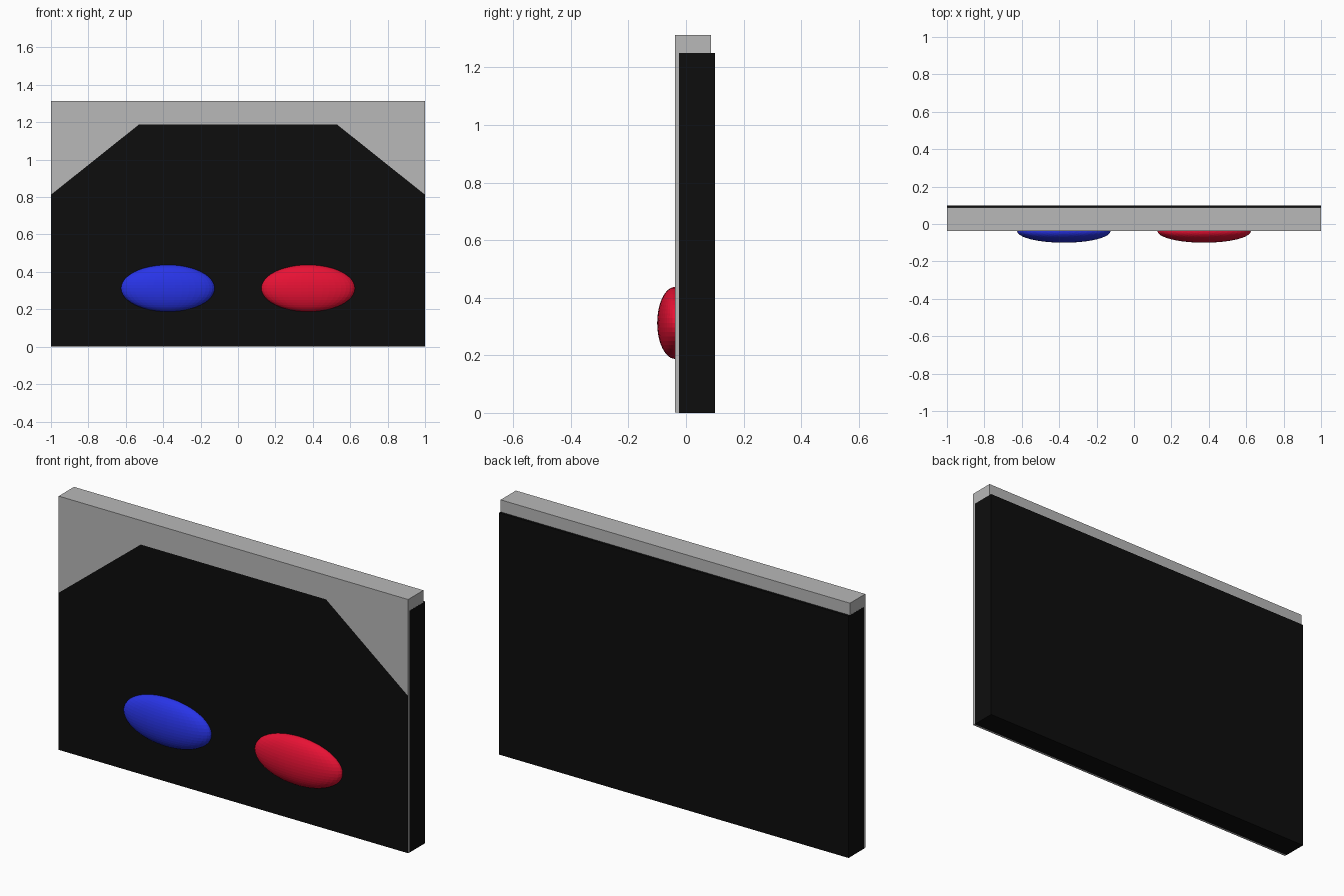
import bpy, bmesh
from mathutils import Vector, Matrix

if "Cube" in bpy.data.objects:
    bpy.data.objects.remove(bpy.data.objects["Cube"])


def material(name, rgb):
    m = bpy.data.materials.new(name)
    m.diffuse_color = (*rgb, 1)
    m.use_nodes = True
    m.node_tree.nodes["Principled BSDF"].inputs["Base Color"].default_value = m.diffuse_color
    return m


GREY = material("grey", (0.48, 0.48, 0.48))
BLACK = material("black", (0.004, 0.004, 0.004))
BLUE = material("blue", (0.021, 0.034, 0.80))
RED = material("red", (0.84, 0.006, 0.036))


def finish(bm, name, *mats):
    me = bpy.data.meshes.new(name)
    bm.to_mesh(me)
    bm.free()
    for m in mats:
        me.materials.append(m)
    ob = bpy.data.objects.new(name, me)
    bpy.context.collection.objects.link(ob)
    return ob


def box(lo, hi):
    lo, hi = Vector(lo), Vector(hi)
    bm = bmesh.new()
    bmesh.ops.create_cube(bm, size=1, matrix=Matrix.Translation((lo + hi) / 2)
                          @ Matrix.Diagonal((*(hi - lo), 1)))
    return bm


# Grey front slab, its front face cut along the black panel outline
bm = box((-0.9995, -0.0375, 0.0005), (0.9995, 0.0875, 1.3125))
corner, shoulder, top = 0.8125, 0.53, 1.1875
slope = (top - corner) / (1 - shoulder)
cuts = [((0, 0, top), (0, 0, 1))]
cuts += [((s, 0, corner), (s * slope, 0, 1)) for s in (-1, 1)]
for co, no in cuts:
    front = [f for f in bm.faces if f.normal.y < -0.9]
    geom = front + list({e for f in front for e in f.edges}) + list({v for f in front for v in f.verts})
    bmesh.ops.bisect_plane(bm, geom=geom, plane_co=co, plane_no=no)
    bm.normal_update()
for f in bm.faces:
    c = f.calc_center_median()
    if f.normal.y < -0.9 and all((c - Vector(co)).dot(Vector(no)) < 0 for co, no in cuts):
        f.material_index = 1
finish(bm, "front_slab", GREY, BLACK)

# Black backing slab, slightly lower and set back
finish(box((-1, -0.025, 0), (1, 0.1, 1.25)), "back_slab", BLACK)

# Two oval buttons
for name, x, mat in (("left_button", -0.375, BLUE), ("right_button", 0.375, RED)):
    bm = bmesh.new()
    bmesh.ops.create_uvsphere(bm, u_segments=40, v_segments=24, radius=1,
                              matrix=Matrix.Translation((x, -0.0375, 0.3125))
                              @ Matrix.Diagonal((0.25, 0.0625, 0.125, 1)))
    finish(bm, name, mat)
